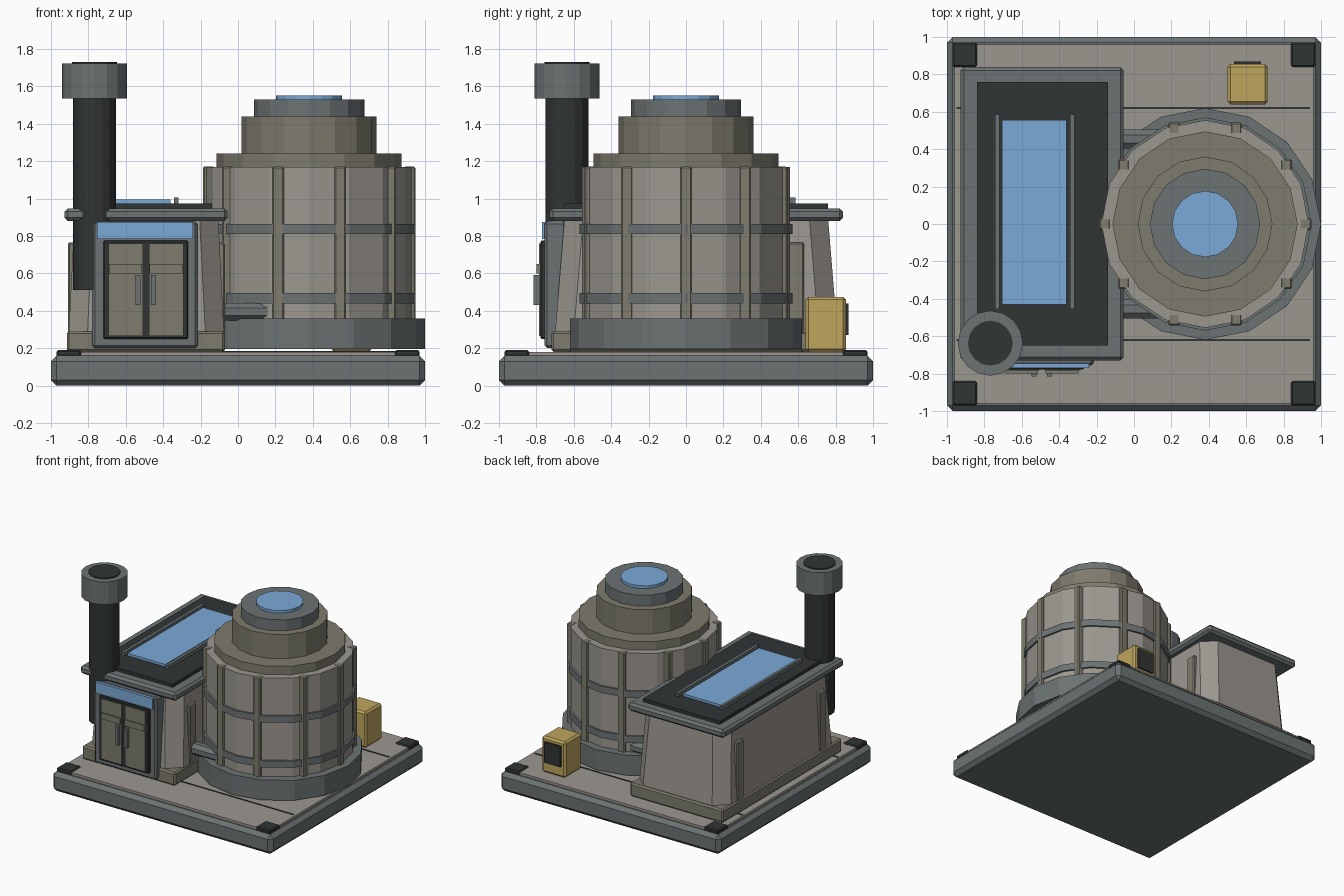
import bpy, bmesh, math

if "Cube" in bpy.data.objects:
    bpy.data.objects.remove(bpy.data.objects["Cube"])

def material(name, rgb):
    m = bpy.data.materials.new(name)
    m.diffuse_color = (*rgb, 1)
    m.use_nodes = True
    m.node_tree.nodes["Principled BSDF"].inputs["Base Color"].default_value = m.diffuse_color
    return m

STEEL = material("steel", (0.15, 0.17, 0.17))
DARK = material("dark", (0.03, 0.035, 0.034))
LIGHT = material("light_concrete", (0.33, 0.31, 0.28))
WARM = material("warm_concrete", (0.21, 0.20, 0.155))
BLUE = material("blue", (0.20, 0.40, 0.68))
YELLOW = material("yellow", (0.52, 0.38, 0.11))

def finish(name, bm, mat, bevel=0):
    bmesh.ops.recalc_face_normals(bm, faces=bm.faces)
    me = bpy.data.meshes.new(name)
    bm.to_mesh(me)
    bm.free()
    me.materials.append(mat)
    ob = bpy.data.objects.new(name, me)
    bpy.context.collection.objects.link(ob)
    if bevel:
        b = ob.modifiers.new("bevel", 'BEVEL')
        b.width = bevel
        b.segments = 1
    return ob

def box(name, x, y, z, mat, bevel=0):
    """Box from (min, max) pairs."""
    bm = bmesh.new()
    bmesh.ops.create_cube(bm, size=1)
    for v in bm.verts:
        v.co = [(r[0] + r[1]) / 2 + c * (r[1] - r[0]) for r, c in zip((x, y, z), v.co)]
    return finish(name, bm, mat, bevel)

def loft(name, rings, mat, bevel=0):
    """Closed solid through rings of equal point count."""
    bm = bmesh.new()
    vs = [[bm.verts.new(p) for p in r] for r in rings]
    n = len(vs[0])
    for a, b in zip(vs, vs[1:]):
        for i in range(n):
            bm.faces.new((a[i], a[(i + 1) % n], b[(i + 1) % n], b[i]))
    bm.faces.new(vs[0][::-1])
    bm.faces.new(vs[-1])
    return finish(name, bm, mat, bevel)

def drum(name, cx, cy, r, z0, z1, mat, n=16):
    ring = [(cx + r * math.cos(math.tau * i / n), cy + r * math.sin(math.tau * i / n)) for i in range(n)]
    return loft(name, [[(x, y, z) for x, y in ring] for z in (z0, z1)], mat)

# Base platform
box("base_slab", (-1, 1), (-1, 1), (0, 0.16), STEEL, 0.03)
box("base_deck", (-0.96, 0.96), (-0.96, 0.96), (0.15, 0.18), LIGHT)
for s in (-1, 1):
    box("deck_groove", (-0.95, 0.94), (s * 0.62 - 0.006, s * 0.62 + 0.006), (0.17, 0.184), DARK)
    for t in (-1, 1):
        box("corner_pad", sorted((s * 0.84, s * 0.97)), sorted((t * 0.84, t * 0.97)), (0.155, 0.19), DARK, 0.008)

# Building: plinth, tapered chamfered walls, pilasters
CX, CY = -0.49, 0.055
box("building_plinth", (-0.915, -0.07), (-0.72, 0.83), (0.18, 0.29), WARM, 0.012)

def chamfered(hx, hy, c, z):
    pts = [(hx, -hy + c), (hx, hy - c), (hx - c, hy), (-hx + c, hy),
           (-hx, hy - c), (-hx, -hy + c), (-hx + c, -hy), (hx - c, -hy)]
    return [(CX + x, CY + y, z) for x, y in pts]

loft("building_walls", [chamfered(0.415, 0.755, 0.1, 0.28), chamfered(0.385, 0.705, 0.1, 0.89)], LIGHT)
for s in (-1, 1):
    for t in (-1, 1):
        px, py = CX + s * 0.395, CY + t * 0.535
        box("wall_pilaster", (px - 0.025, px + 0.025), (py - 0.042, py + 0.042), (0.28, 0.765), WARM, 0.008)

# Roof with skylight
box("roof_slab", (-0.928, -0.055), (-0.73, 0.84), (0.88, 0.948), STEEL, 0.018)
box("roof_panel", (-0.84, -0.14), (-0.65, 0.76), (0.94, 0.974), DARK)
box("skylight", (-0.705, -0.36), (-0.43, 0.555), (0.965, 0.994), BLUE)
for x in (-0.73, -0.33):
    box("skylight_rail", (x - 0.012, x + 0.012), (-0.455, 0.585), (0.965, 1.005), STEEL)

# Entrance
box("door_frame", (-0.78, -0.215), (-0.757, -0.64), (0.2, 0.88), STEEL, 0.015)
box("door_recess", (-0.72, -0.267), (-0.777, -0.72), (0.25, 0.775), DARK, 0.006)
box("entrance_sign_panel", (-0.755, -0.24), (-0.77, -0.72), (0.785, 0.875), BLUE)
DX = -0.4925
for s in (-1, 1):
    span = lambda a, b: sorted((DX + s * a, DX + s * b))
    box("door_leaf", span(0.016, 0.2), (-0.787, -0.75), (0.265, 0.76), WARM)
    box("door_crossbar", span(0.02, 0.196), (-0.798, -0.77), (0.6, 0.65), WARM)
    box("door_handle", span(0.028, 0.055), (-0.815, -0.77), (0.43, 0.59), STEEL)

# Chimney
drum("chimney_pipe", -0.768, -0.637, 0.115, 0.51, 1.6, DARK)
drum("chimney_cap", -0.768, -0.637, 0.174, 1.535, 1.722, STEEL)
drum("chimney_opening", -0.768, -0.637, 0.12, 1.7, 1.73, DARK)

# Round tower, stacked drums
TX = 0.38
for name, r, z0, z1, mat in (
        ("tower_foot", 0.62, 0.195, 0.36, STEEL),
        ("tower_body", 0.555, 0.34, 1.17, LIGHT),
        ("lower_band", 0.57, 0.44, 0.495, STEEL),
        ("upper_band", 0.57, 0.81, 0.865, STEEL),
        ("tower_shoulder", 0.495, 1.15, 1.24, WARM),
        ("tower_neck", 0.36, 1.22, 1.44, WARM),
        ("tower_cap", 0.295, 1.43, 1.53, STEEL),
        ("tower_light", 0.177, 1.52, 1.552, BLUE)):
    drum(name, TX, 0, r, z0, z1, mat)
for i in range(10):
    a = math.tau * i / 10
    x, y = TX + 0.537 * math.cos(a), 0.537 * math.sin(a)
    box("tower_rib", (x - 0.031, x + 0.031), (y - 0.031, y + 0.031), (0.35, 1.172), WARM, 0.008)

# Pipes joining building and tower
for s in (-1, 1):
    rings = [[(x, s * 0.455 + 0.055 * math.cos(math.tau * (i + 0.5) / 8),
               0.395 + 0.05 * math.sin(math.tau * (i + 0.5) / 8)) for i in range(8)] for x in (-0.15, 0.175)]
    loft("link_pipe", rings, STEEL)

# Utility box at the back
box("utility_box", (0.5, 0.715), (0.64, 0.855), (0.18, 0.475), YELLOW, 0.015)
box("utility_vent", (0.535, 0.68), (0.84, 0.87), (0.27, 0.44), DARK)
